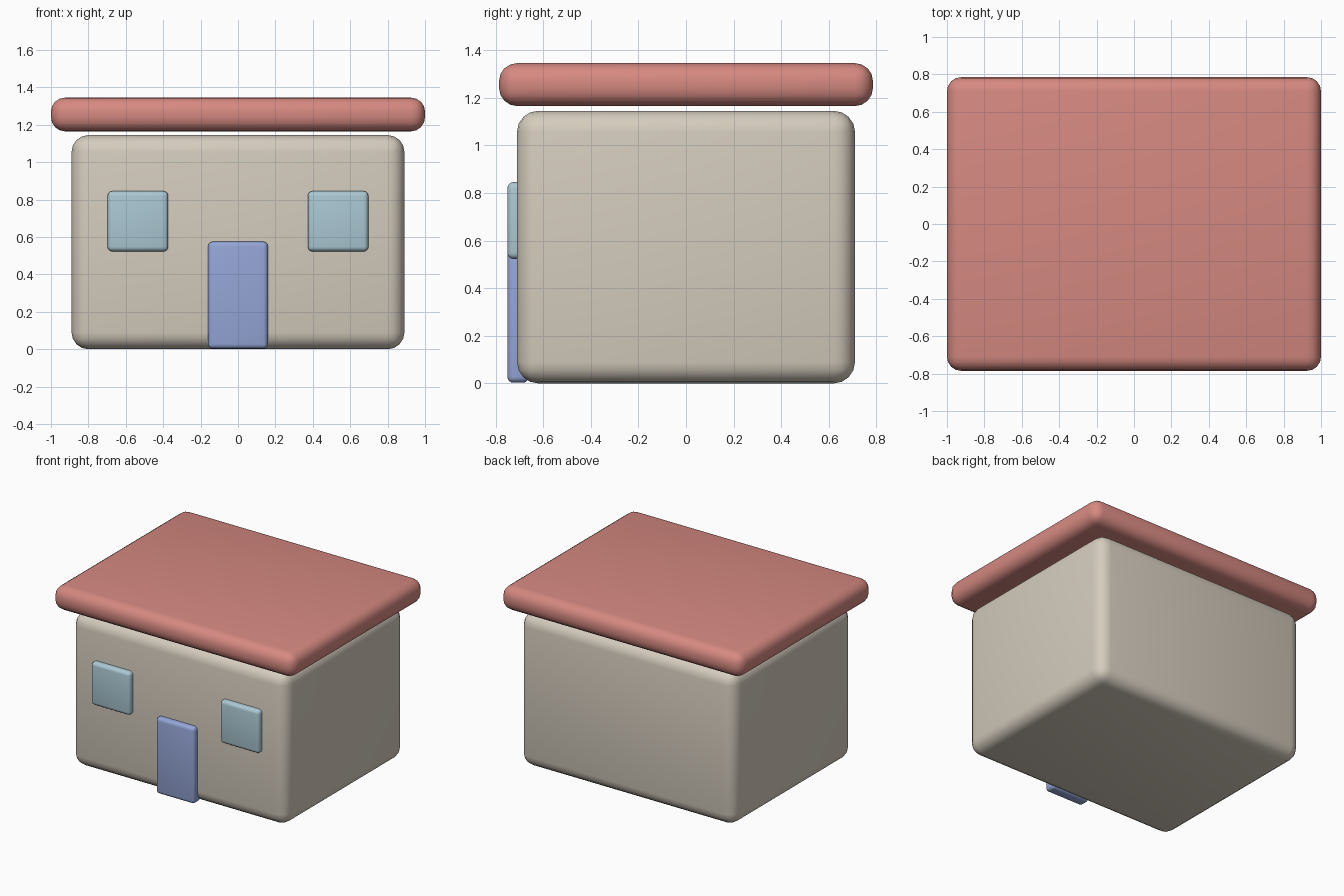
import bpy
import math

cube = bpy.data.objects.get("Cube")
if cube:
    bpy.data.objects.remove(cube, do_unlink=True)


def material(name, rgb):
    mat = bpy.data.materials.new(name)
    mat.use_nodes = True
    color = (*rgb, 1.0)
    mat.diffuse_color = color
    bsdf = next(n for n in mat.node_tree.nodes if n.type == 'BSDF_PRINCIPLED')
    bsdf.inputs["Base Color"].default_value = color
    return mat


def rounded_box(name, low, high, bevel, mat):
    """Box spanning two corners, with softly rounded edges."""
    center = [(a + b) / 2 for a, b in zip(low, high)]
    bpy.ops.mesh.primitive_cube_add(size=1, location=center)
    obj = bpy.context.object
    obj.name = name
    obj.scale = [b - a for a, b in zip(low, high)]
    bpy.ops.object.transform_apply(location=False, rotation=False, scale=True)
    mod = obj.modifiers.new("Rounded edges", 'BEVEL')
    mod.width = bevel
    mod.segments = 4
    bpy.ops.object.modifier_apply(modifier=mod.name)
    bpy.ops.object.shade_smooth_by_angle(angle=math.radians(40))
    obj.data.materials.append(mat)
    return obj


wall = material("warm beige", (0.66, 0.60, 0.51))
coral = material("coral red", (0.67, 0.25, 0.22))
glass = material("pale blue", (0.41, 0.58, 0.66))
paint = material("periwinkle blue", (0.30, 0.38, 0.68))

# Main block and the flat overhanging roof slab floating just above it
rounded_box("walls", (-0.89, -0.71, 0), (0.89, 0.71, 1.145), 0.09, wall)
rounded_box("roof", (-1, -0.785, 1.165), (1, 0.785, 1.345), 0.075, coral)

# Door and a matching pair of windows on the front
rounded_box("door", (-0.16, -0.75, 0.003), (0.16, -0.66, 0.575), 0.025, paint)
for side, x in (("left", 0.535), ("right", -0.535)):
    rounded_box(side + "_window", (x - 0.162, -0.75, 0.523),
                (x + 0.162, -0.66, 0.845), 0.025, glass)
